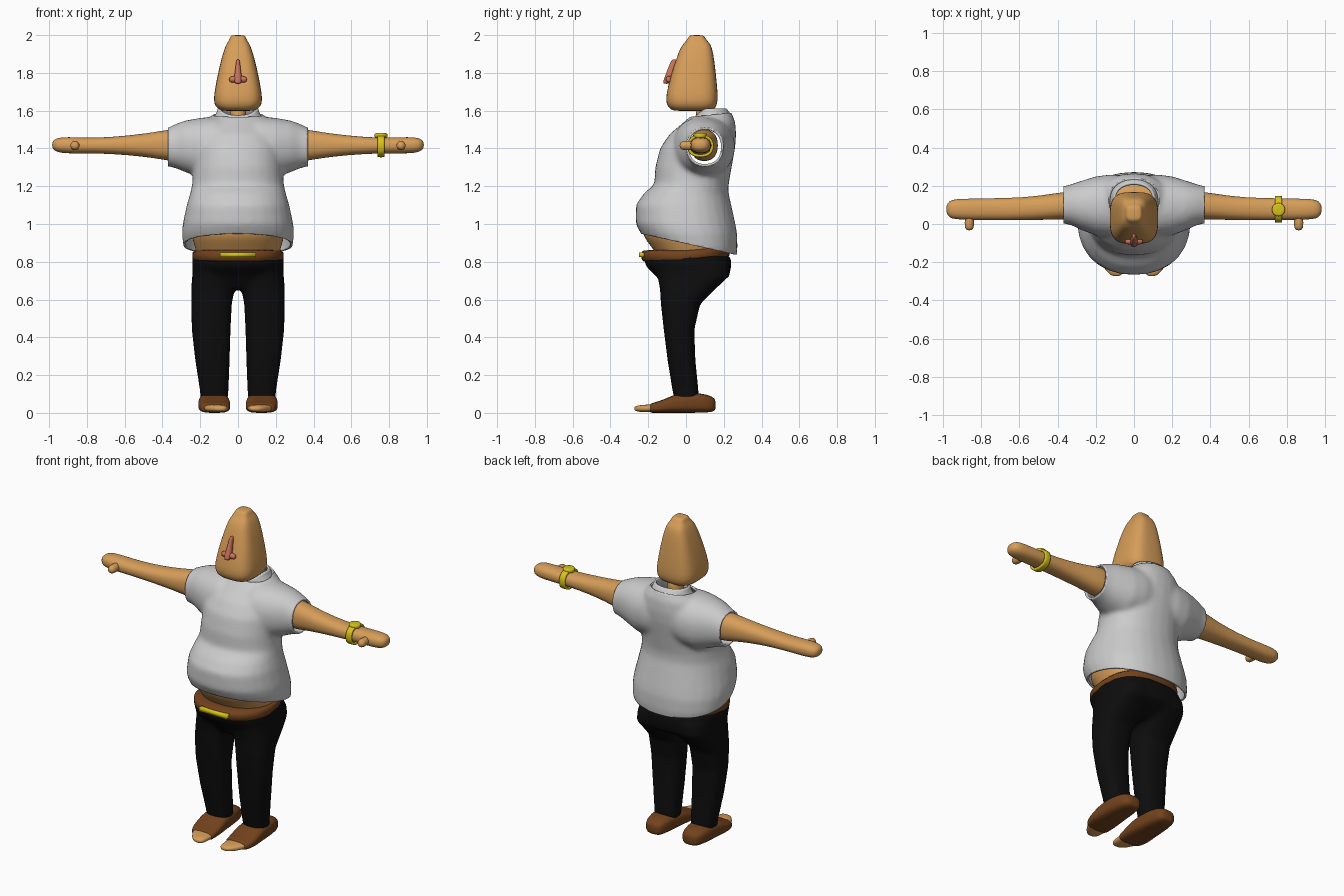
import bpy, bmesh, math
from mathutils import Vector, Matrix

SKIN, BROWN, GOLD = (.68, .34, .10), (.17, .055, .012), (.68, .54, .01)
BLACK, SALMON = (.004, .004, .004), (.6, .17, .10)
mats = {}


def loft(bm, axis, rings, n=2.2, cap=True, sides=(1,), seg=28):
    """Skin rounded sections (t, a0, a1, b0, b1) along an axis; sides mirrors in x."""
    for s in sides:
        loops = []
        for t, a0, a1, b0, b1 in rings:
            loop = []
            for i in range(seg):
                w = 2 * math.pi * i / seg
                c, d = math.cos(w), math.sin(w)
                a = (a0 + a1) / 2 + (a1 - a0) / 2 * math.copysign(abs(c) ** (2 / n), c)
                b = (b0 + b1) / 2 + (b1 - b0) / 2 * math.copysign(abs(d) ** (2 / n), d)
                p = {'x': (t, a, b), 'y': (a, t, b), 'z': (a, b, t)}[axis]
                loop.append(bm.verts.new((s * p[0], p[1], p[2])))
            loops.append(loop)
        for p, q in zip(loops, loops[1:]):
            for i in range(seg):
                j = (i + 1) % seg
                bm.faces.new((p[i], p[j], q[j], q[i]))
        if cap:
            bm.faces.new(loops[0])
            bm.faces.new(loops[-1])
    bmesh.ops.recalc_face_normals(bm, faces=bm.faces)


def finish(name, bm, color=None, subsurf=1, thick=0, voxel=0, cuts=()):
    me = bpy.data.meshes.new(name)
    bm.to_mesh(me)
    bm.free()
    ob = bpy.data.objects.new(name, me)
    bpy.context.collection.objects.link(ob)
    if voxel:  # fuse overlapping volumes, soften, then trim openings
        r = ob.modifiers.new("fuse", 'REMESH')
        r.mode, r.voxel_size = 'VOXEL', voxel
        m = ob.modifiers.new("soften", 'SMOOTH')
        m.factor, m.iterations = .5, 10
        dg = bpy.context.evaluated_depsgraph_get()
        me = bpy.data.meshes.new_from_object(ob.evaluated_get(dg))
        ob.modifiers.clear()
        b = bmesh.new()
        b.from_mesh(me)
        for co, no in cuts:
            bmesh.ops.bisect_plane(b, geom=b.verts[:] + b.edges[:] + b.faces[:],
                                   plane_co=co, plane_no=no, clear_outer=True)
        b.to_mesh(me)
        b.free()
        ob.data = me
    elif subsurf:
        ob.modifiers.new("round", 'SUBSURF').levels = subsurf
    if thick:
        m = ob.modifiers.new("cloth", 'SOLIDIFY')
        m.thickness, m.offset = thick, -1
    for p in me.polygons:
        p.use_smooth = True
    if color:
        if color not in mats:
            mats[color] = bpy.data.materials.new("paint")
            mats[color].diffuse_color = (*color, 1)
        me.materials.append(mats[color])
    return ob


def part(name, axis, rings, color=None, n=2.2, cap=True, sides=(1,), **kw):
    bm = bmesh.new()
    loft(bm, axis, rings, n, cap, sides)
    return finish(name, bm, color, **kw)


def sym(z, rx, y0, y1):
    return (z, -rx, rx, y0, y1)


LR = (1, -1)

# Head and neck
part("head", 'z', [sym(1.598, .07, -.05, .12), sym(1.605, .105, -.085, .15), sym(1.635, .128, -.105, .167),
                   sym(1.68, .129, -.107, .17), sym(1.78, .11, -.083, .16), sym(1.87, .09, -.053, .15),
                   sym(1.935, .07, -.03, .138), sym(1.958, .058, -.01, .125), sym(1.975, .046, .005, .108),
                   sym(1.995, .04, .015, .097), sym(2.0, .028, .03, .085)], SKIN, 3.2)
part("neck", 'z', [sym(1.5, .045, .05, .15), sym(1.56, .042, .055, .15), sym(1.64, .045, .05, .16)], SKIN)

# Nose: slanted bridge with a nostril on each side
bm = bmesh.new()
loft(bm, 'z', [sym(1.742, .012, -.118, -.09), sym(1.75, .02, -.123, -.078), sym(1.78, .02, -.112, -.065),
               sym(1.83, .013, -.093, -.052), sym(1.862, .01, -.08, -.048), sym(1.872, .005, -.07, -.05)], 2.4)
loft(bm, 'x', [(-.047, -.1, -.085, 1.757, 1.773), (-.04, -.107, -.075, 1.748, 1.782),
               (0, -.108, -.07, 1.748, 1.785),
               (.04, -.107, -.075, 1.748, 1.782), (.047, -.1, -.085, 1.757, 1.773)], 2)
finish("nose", bm, SALMON)

# Shirt: torso fused with both sleeves, trimmed at hem, cuffs and neck
bm = bmesh.new()
loft(bm, 'z', [sym(.77, .25, -.13, .26), sym(.87, .288, -.18, .273), sym(.95, .298, -.24, .271),
               sym(1.0, .293, -.266, .262), sym(1.1, .272, -.266, .24), sym(1.16, .254, -.225, .226),
               sym(1.21, .243, -.168, .226), sym(1.3, .235, -.163, .242), sym(1.4, .23, -.138, .26),
               sym(1.475, .21, -.088, .266), sym(1.545, .17, -.005, .26), sym(1.59, .12, .045, .24),
               sym(1.64, .10, .06, .22)], 2.2)
loft(bm, 'x', [(.02, -.03, .25, 1.28, 1.56), (.12, -.07, .26, 1.25, 1.57), (.2, -.06, .25, 1.245, 1.562),
               (.28, -.03, .225, 1.275, 1.548), (.33, -.005, .208, 1.295, 1.53),
               (.37, .002, .198, 1.305, 1.51), (.43, .01, .19, 1.315, 1.49)], 2.2, sides=LR)
finish("shirt", bm, voxel=.013, thick=.012,
       cuts=[((.37, 0, 0), (1, 0, 0)), ((-.37, 0, 0), (-1, 0, 0)),
             ((0, -.215, .943), (0, -.22, -1)), ((0, .1, 1.575), (0, -.1, 1))])

# Collar: low band with a dip at the throat
bm = bmesh.new()
loft(bm, 'z', [sym(1.555, .135, .015, .255), sym(1.585, .115, .04, .235), sym(1.612, .108, .05, .215)],
     2.1, cap=False)
for v in bm.verts:
    v.co.z -= max(0, .1 - v.co.y) * .75
finish("collar", bm, thick=.012)

# Arms with rounded hands and thumbs
part("arms", 'x', [(.28, .02, .175, 1.325, 1.505), (.37, .025, .168, 1.335, 1.50),
                   (.45, .022, .155, 1.35, 1.485), (.58, .02, .138, 1.365, 1.468),
                   (.75, .02, .135, 1.375, 1.455), (.86, .022, .133, 1.373, 1.46),
                   (.94, .024, .131, 1.375, 1.46), (.97, .035, .12, 1.387, 1.45),
                   (.984, .06, .095, 1.402, 1.434)], SKIN, 2.3, sides=LR)
part("thumbs", 'y', [(.07, .84, .885, 1.39, 1.44), (.0, .838, .888, 1.39, 1.441),
                     (-.022, .84, .886, 1.392, 1.438), (-.034, .852, .874, 1.404, 1.426)], SKIN, 2, sides=LR)

# Wristwatch on one arm only
part("watch_band", 'x', [(.738, .008, .146, 1.354, 1.472), (.757, .006, .148, 1.352, 1.474),
                         (.776, .008, .146, 1.354, 1.472)], GOLD, 2.3, cap=False, thick=.014)
part("watch_face", 'z', [(1.455, .724, .79, .042, .108), (1.462, .722, .792, .04, .11),
                         (1.478, .722, .792, .04, .11), (1.482, .728, .786, .046, .104)], GOLD, 2)

# Bare belly between shirt and belt
part("belly", 'z', [sym(.80, .215, -.14, .20), sym(.87, .225, -.175, .215), sym(.91, .24, -.21, .225),
                    sym(.95, .247, -.232, .23), sym(1.02, .24, -.235, .225)], SKIN)

# Belt (rises towards the back) and buckle
bm = bmesh.new()
loft(bm, 'z', [sym(.797, .235, -.225, .225), sym(.805, .243, -.237, .232), sym(.855, .243, -.24, .235),
               sym(.863, .235, -.23, .228)], 2.3)
for v in bm.verts:
    v.co.z += max(0, v.co.y) * .1
finish("belt", bm, BROWN)
bm = bmesh.new()
bmesh.ops.create_cube(bm, size=1, matrix=Matrix.Translation((0, -.232, .837))
                      @ Matrix.Diagonal((.19, .035, .026, 1)))
finish("buckle", bm, GOLD, subsurf=0)

# Trousers: hips fused with both legs
bm = bmesh.new()
loft(bm, 'z', [sym(.655, .11, -.11, .10), sym(.69, .19, -.135, .18), sym(.72, .24, -.155, .228),
               sym(.775, .243, -.212, .24), sym(.83, .242, -.225, .238)], 2.5)
loft(bm, 'z', [(.06, .055, .198, -.06, .068), (.12, .05, .202, -.072, .066), (.28, .044, .227, -.098, .05),
               (.44, .039, .245, -.118, .044), (.575, .033, .248, -.133, .075), (.655, .018, .248, -.138, .155),
               (.72, .0, .243, -.15, .225), (.79, -.02, .235, -.17, .23)], 2.6, sides=LR)
finish("trousers", bm, BLACK, voxel=.012)

# Shoes with bare toes showing at the front
part("shoes", 'y', [(.157, .095, .155, .02, .065), (.147, .07, .182, .004, .085), (.08, .055, .203, 0, .108),
                    (-.05, .043, .21, 0, .104), (-.1, .04, .212, 0, .078), (-.15, .042, .207, 0, .06),
                    (-.187, .046, .19, 0, .05), (-.19, .05, .185, .004, .046)], BROWN, 3, sides=LR)
part("toes", 'y', [(-.16, .05, .19, .004, .046), (-.19, .05, .18, .004, .045), (-.235, .054, .155, .004, .042),
                   (-.262, .06, .13, .008, .038), (-.274, .075, .11, .014, .03)], SKIN, 2.6, sides=LR)
